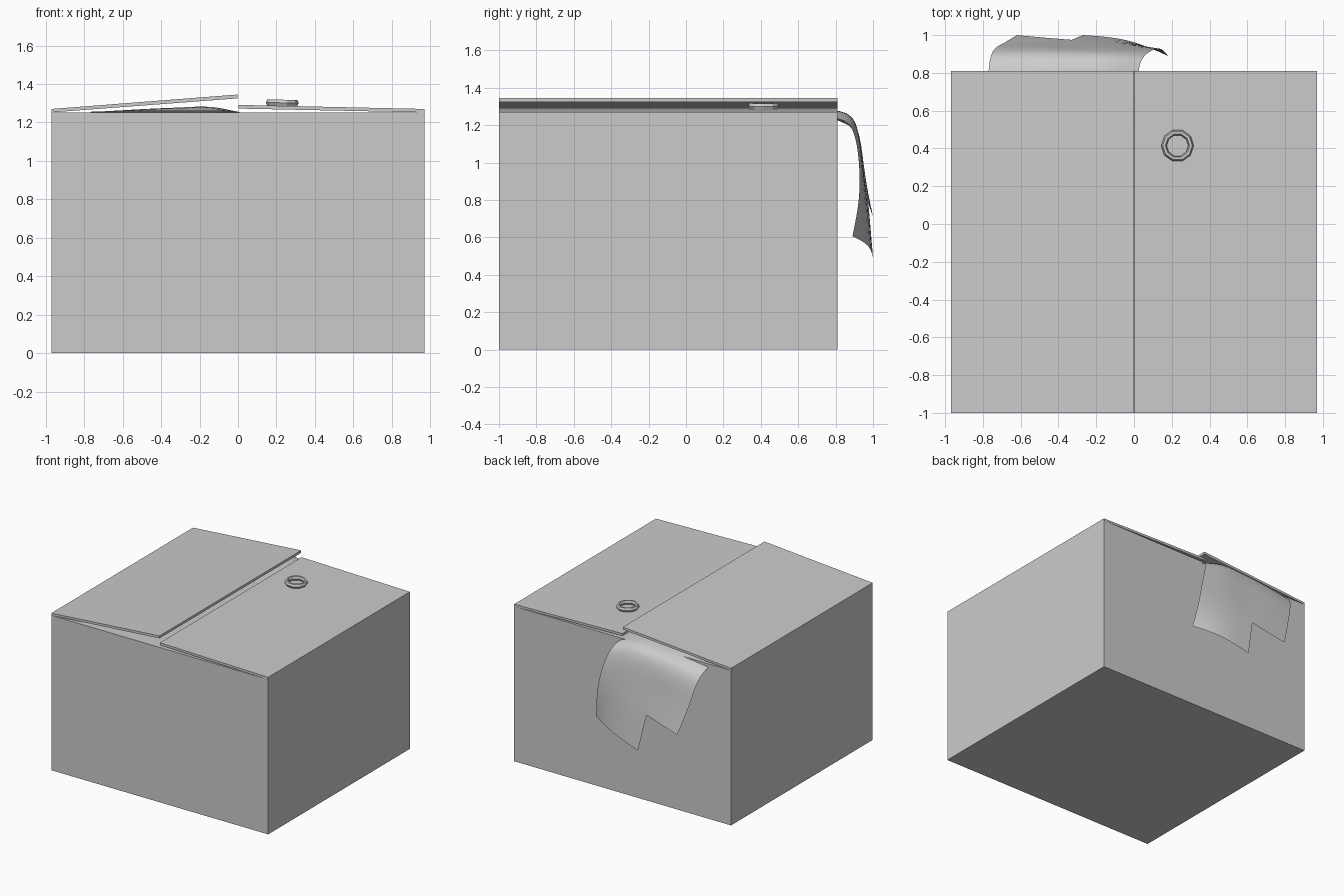
import bpy, bmesh, math

if "Cube" in bpy.data.objects:
    bpy.data.objects.remove(bpy.data.objects["Cube"])

Y0, Y1, HX = -1.0, 0.81, 0.97


def prism(name, profile):
    """Extrude an (x, z) profile along the depth of the box."""
    bm = bmesh.new()
    face = bm.faces.new([bm.verts.new((x, Y0, z)) for x, z in profile])
    new = bmesh.ops.extrude_face_region(bm, geom=[face])["geom"]
    verts = [g for g in new if isinstance(g, bmesh.types.BMVert)]
    bmesh.ops.translate(bm, verts=verts, vec=(0, Y1 - Y0, 0))
    bmesh.ops.recalc_face_normals(bm, faces=bm.faces)
    return make(name, bm)


def make(name, bm):
    mesh = bpy.data.meshes.new(name)
    bm.to_mesh(mesh)
    bm.free()
    ob = bpy.data.objects.new(name, mesh)
    bpy.context.collection.objects.link(ob)
    return ob


# Box body and the two lid flaps, the left one lifted higher
prism("box_body", [(-HX, 0), (HX, 0), (HX, 1.252), (-HX, 1.252)])
prism("left_flap", [(-HX, 1.252), (-0.002, 1.325), (-0.002, 1.345), (-HX, 1.27)])
prism("right_flap", [(HX, 1.252), (0.002, 1.272), (0.002, 1.291), (HX, 1.27)])

# Small faceted ring lying on the right flap
bm = bmesh.new()
SIDES = 10
section = [(0.086, 0.0), (0.078, 0.016), (0.064, 0.016),
           (0.057, 0.0), (0.064, -0.016), (0.078, -0.016)]
rings = []
for i in range(SIDES):
    a = math.tau * i / SIDES
    rings.append([bm.verts.new((r * math.cos(a), r * math.sin(a), z)) for r, z in section])
for i in range(SIDES):
    p, q = rings[i], rings[(i + 1) % SIDES]
    for j in range(6):
        k = (j + 1) % 6
        bm.faces.new((p[j], q[j], q[k], p[k]))
bmesh.ops.recalc_face_normals(bm, faces=bm.faces)
ring = make("ring", bm)
ring.location = (0.23, 0.415, 1.302)
ring.rotation_euler = (0, math.atan(0.02), 0)

# Cloth hanging out of the back: columns of points from inside to the hem
columns = [
    [(-0.76, 0.3, 1.256), (-0.78, 0.82, 1.253), (-0.75, 0.93, 1.16), (-0.70, 0.95, 0.95), (-0.62, 1.0, 0.71)],
    [(-0.50, 0.3, 1.26), (-0.49, 0.82, 1.285), (-0.50, 0.93, 1.21), (-0.48, 0.95, 0.98), (-0.46, 0.985, 0.75)],
    [(-0.30, 0.3, 1.26), (-0.30, 0.82, 1.29), (-0.30, 0.92, 1.23), (-0.32, 0.94, 1.0), (-0.33, 0.975, 0.785),
     (-0.27, 1.0, 0.49)],
    [(-0.12, 0.3, 1.26), (-0.15, 0.82, 1.308), (-0.13, 0.92, 1.25), (-0.10, 0.945, 1.0), (-0.08, 0.97, 0.78),
     (-0.03, 0.985, 0.56)],
    [(0.0, 0.3, 1.256), (0.01, 0.81, 1.255), (0.05, 0.90, 1.2), (0.12, 0.93, 0.99), (0.15, 0.93, 0.8),
     (0.18, 0.89, 0.606)],
]
bm = bmesh.new()
crease = bm.verts.layers.float.new("crease_vert")
grid = [[bm.verts.new(p) for p in col] for col in columns]
for a, b in zip(grid, grid[1:]):
    for j in range(min(len(a), len(b)) - 1):
        bm.faces.new((a[j], a[j + 1], b[j + 1], b[j]))
for v in (grid[0][0], grid[0][4], grid[2][4], grid[2][5], grid[4][5], grid[4][0]):
    v[crease] = 1.0
for f in bm.faces:
    f.smooth = True
cloth = make("hanging_cloth", bm)
sub = cloth.modifiers.new("soft_folds", "SUBSURF")
sub.levels = sub.render_levels = 2
